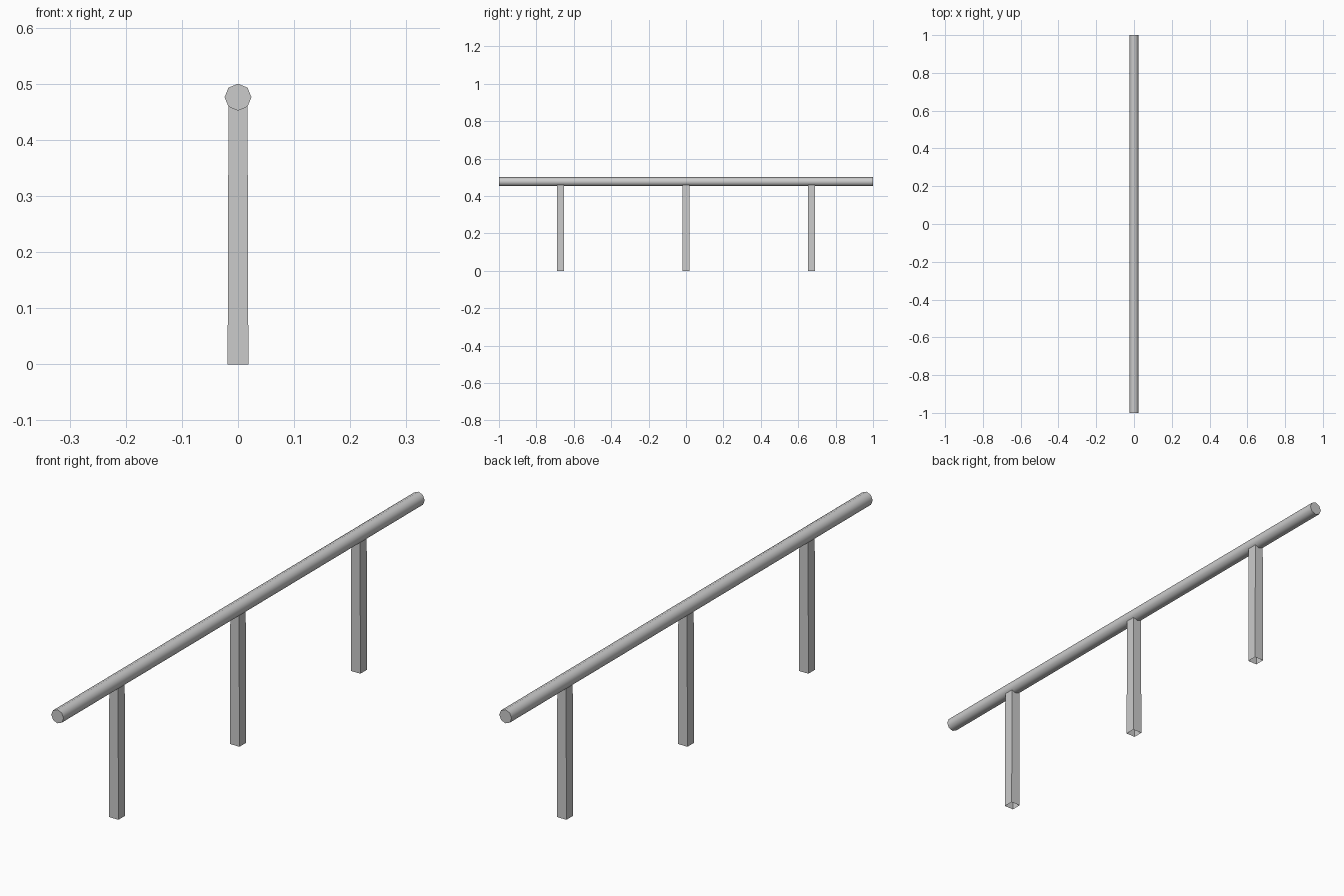
import bpy, bmesh
from math import radians

if "Cube" in bpy.data.objects:
    bpy.data.objects.remove(bpy.data.objects["Cube"])

R = 0.024            # rail radius
Z = 0.5 - R          # rail centre height
HALF = 0.0185        # post half width


def add_object(name, bm):
    bmesh.ops.recalc_face_normals(bm, faces=bm.faces)
    mesh = bpy.data.meshes.new(name)
    bm.to_mesh(mesh)
    bm.free()
    obj = bpy.data.objects.new(name, mesh)
    bpy.context.collection.objects.link(obj)
    return obj


# Rail: eight-sided bar along y with a corner on top
bpy.ops.mesh.primitive_cylinder_add(vertices=8, radius=R, depth=2,
                                    location=(0, 0, Z), rotation=(radians(90), 0, 0))
rail = bpy.context.object
rail.name = "rail"
bpy.ops.object.transform_apply(location=False, rotation=True, scale=False)
bpy.ops.object.shade_smooth_by_angle(angle=radians(60))


def add_post(name, y):
    # Open-bottomed square post whose top follows the rail's lower corners
    d = R * 0.7071
    bottom = [(-HALF, 0), (0, 0), (HALF, 0)]
    top = [(-d, Z - d), (0, Z - R), (d, Z - d)]
    bm = bmesh.new()
    low, high = [], []
    for side, order in ((-HALF, (0, 1, 2)), (HALF, (2, 1, 0))):
        for i in order:
            low.append(bm.verts.new((bottom[i][0], side, bottom[i][1])))
            high.append(bm.verts.new((top[i][0], side, top[i][1])))
    for i in range(6):
        j = (i + 1) % 6
        bm.faces.new((low[i], low[j], high[j], high[i]))
    post = add_object(name, bm)
    post.location.y = y


for label, y in (("front", -0.67), ("middle", 0), ("back", 0.67)):
    add_post(label + "_post", y)
